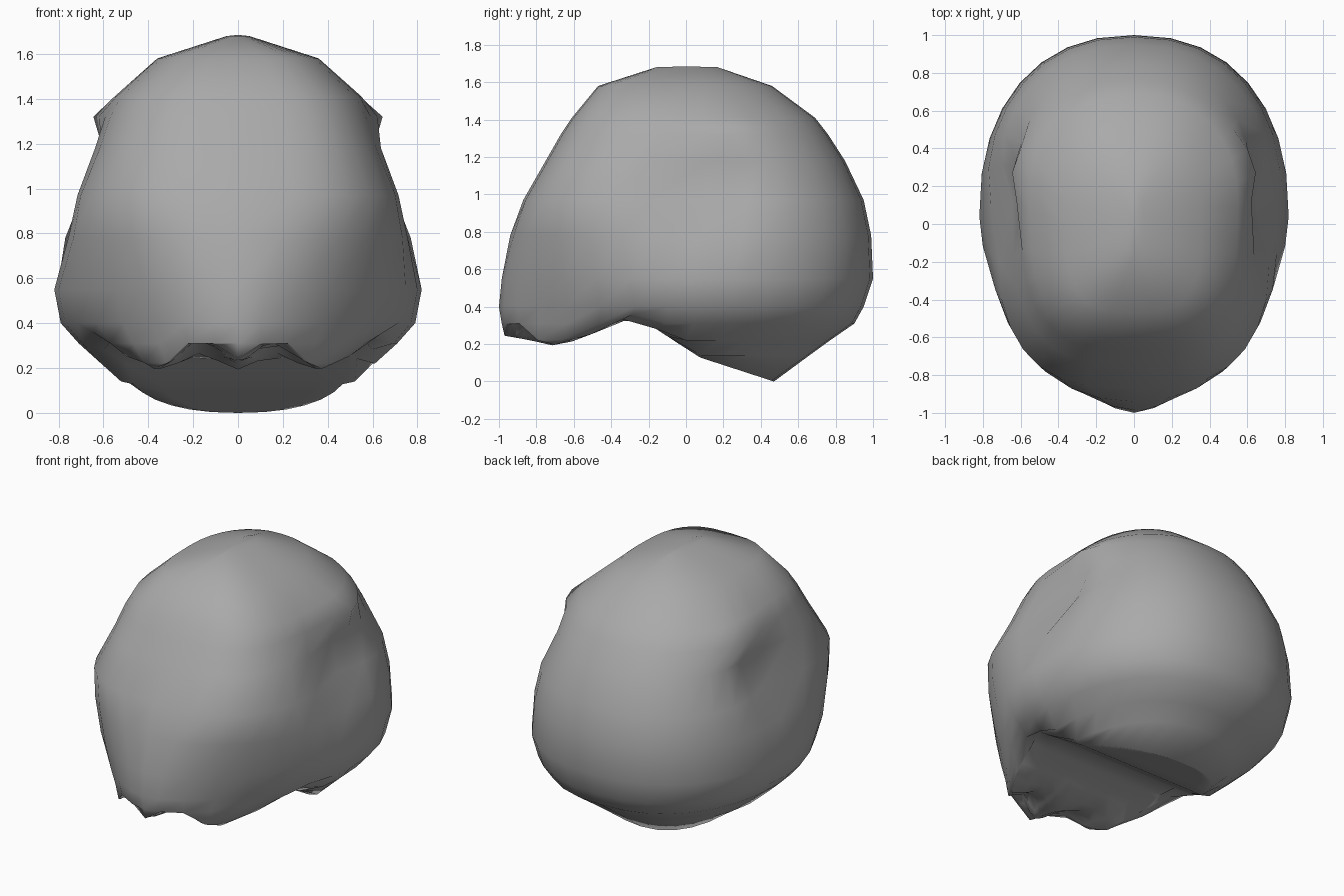
import bpy
import bmesh
import math

SEGMENTS = 32
HALF = SEGMENTS // 2
COLUMNS = 8

# Horizontal rings of the shell: height, front y, back y, half width,
# y of the widest point, front roundness (low is boxy, high is pointed)
RINGS = [
    (1.68, -.16, .17, .05, 0, 1),
    (1.58, -.47, .46, .36, 0, .65),
    (1.41, -.61, .69, .55, .08, .67),
    (1.32, -.67, .76, .6, .12, .67),
    (1.18, -.75, .85, .65, .12, .67),
    (.97, -.87, .95, .74, .12, .67),
    (.78, -.94, .99, .79, .08, .9),
    (.55, -.985, 1, .82, .04, 1.15),
    (.4, -1, .95, .79, .04, 1.25),
    (.31, -.985, .9, .71, .04, 1.2),
    (.22, -.97, .77, .61, 0, 1.1),
    (.14, -.95, .66, .53, -.1, 1),
    (0, -.92, .47, .5, -.22, 1),
]

# Height of the underside along y: fringe, temple hollow, nape
UNDERSIDE = [(-1, .25), (-.83, .22), (-.7, .19), (-.55, .23),
             (-.28, .36), (.07, .13), (.47, 0), (1.1, 0)]


def underside_height(x, y):
    height = 0
    for (y0, z0), (y1, z1) in zip(UNDERSIDE, UNDERSIDE[1:]):
        if y0 <= y <= y1:
            height = z0 + (z1 - z0) * (y - y0) / (y1 - y0)
    # Scalloped fringe with three pointed locks
    fade = min(1, max(0, (-y - .5) / .3))
    return height + .1 * fade * math.sin(math.pi * x / .34) ** 2


def side_relief(y, z):
    # Slanted hollow behind the front crest, with a small knob above it
    hollow = math.exp(-((y - .1 - .4 * (z - 1)) / .22) ** 2 - ((z - 1) / .22) ** 2)
    knob = math.exp(-((y - .3) / .2) ** 2 - ((z - 1.32) / .06) ** 2)
    return .07 * knob - .1 * hollow


def signed_power(value, exponent):
    return math.copysign(abs(value) ** exponent, value)


def ring_point(ring, step):
    z, front, back, width, middle, roundness = ring
    angle = math.tau * step / SEGMENTS
    s, c = math.sin(angle), math.cos(angle)
    power = roundness if c < 0 else .88
    reach = back - middle if c > 0 else middle - front
    x = width * signed_power(s, power)
    y = middle + reach * signed_power(c, power)
    x += side_relief(y, z) * s * abs(s)
    return x, y, max(z, underside_height(x, y))


def make_material(name, color):
    material = bpy.data.materials.new(name)
    material.use_nodes = True
    material.diffuse_color = color
    shader = next(n for n in material.node_tree.nodes if n.type == 'BSDF_PRINCIPLED')
    shader.inputs["Base Color"].default_value = color
    return material


def fill_underside(bm, rim):
    # Rows running across the rim from one side to the other
    rows = []
    for step in range(1, HALF):
        left, right = rim[step], rim[-step]
        row = [left]
        for column in range(1, COLUMNS):
            x, y, _ = left.co.lerp(right.co, column / COLUMNS)
            row.append(bm.verts.new((x, y, underside_height(x, y))))
        rows.append(row + [right])
    for near, far in zip(rows, rows[1:]):
        for i in range(COLUMNS):
            bm.faces.new((near[i], near[i + 1], far[i + 1], far[i]))
    # Close the nape and the front tip
    for row, tip in ((rows[0], rim[0]), (rows[-1], rim[HALF])):
        for i in range(COLUMNS):
            bm.faces.new((row[i], row[i + 1], tip))


def build_shell():
    bm = bmesh.new()
    loops = [[bm.verts.new(ring_point(ring, step)) for step in range(SEGMENTS)]
             for ring in RINGS]
    # Walls between neighbouring rings
    for upper, lower in zip(loops, loops[1:]):
        for i in range(SEGMENTS):
            j = (i + 1) % SEGMENTS
            bm.faces.new((upper[i], upper[j], lower[j], lower[i]))
    # Crown
    crown = bm.verts.new((0, 0, 1.685))
    for i in range(SEGMENTS):
        bm.faces.new((loops[0][i], loops[0][(i + 1) % SEGMENTS], crown))
    fill_underside(bm, loops[-1])
    bmesh.ops.recalc_face_normals(bm, faces=bm.faces)
    for face in bm.faces:
        face.smooth = True
    mesh = bpy.data.meshes.new("hair_shell")
    bm.to_mesh(mesh)
    bm.free()
    shell = bpy.data.objects.new("hair_shell", mesh)
    bpy.context.collection.objects.link(shell)
    return shell


cube = bpy.data.objects.get("Cube")
if cube:
    bpy.data.objects.remove(cube, do_unlink=True)

hair = build_shell()
hair.data.materials.append(make_material("plain grey", (.4, .4, .4, 1)))
